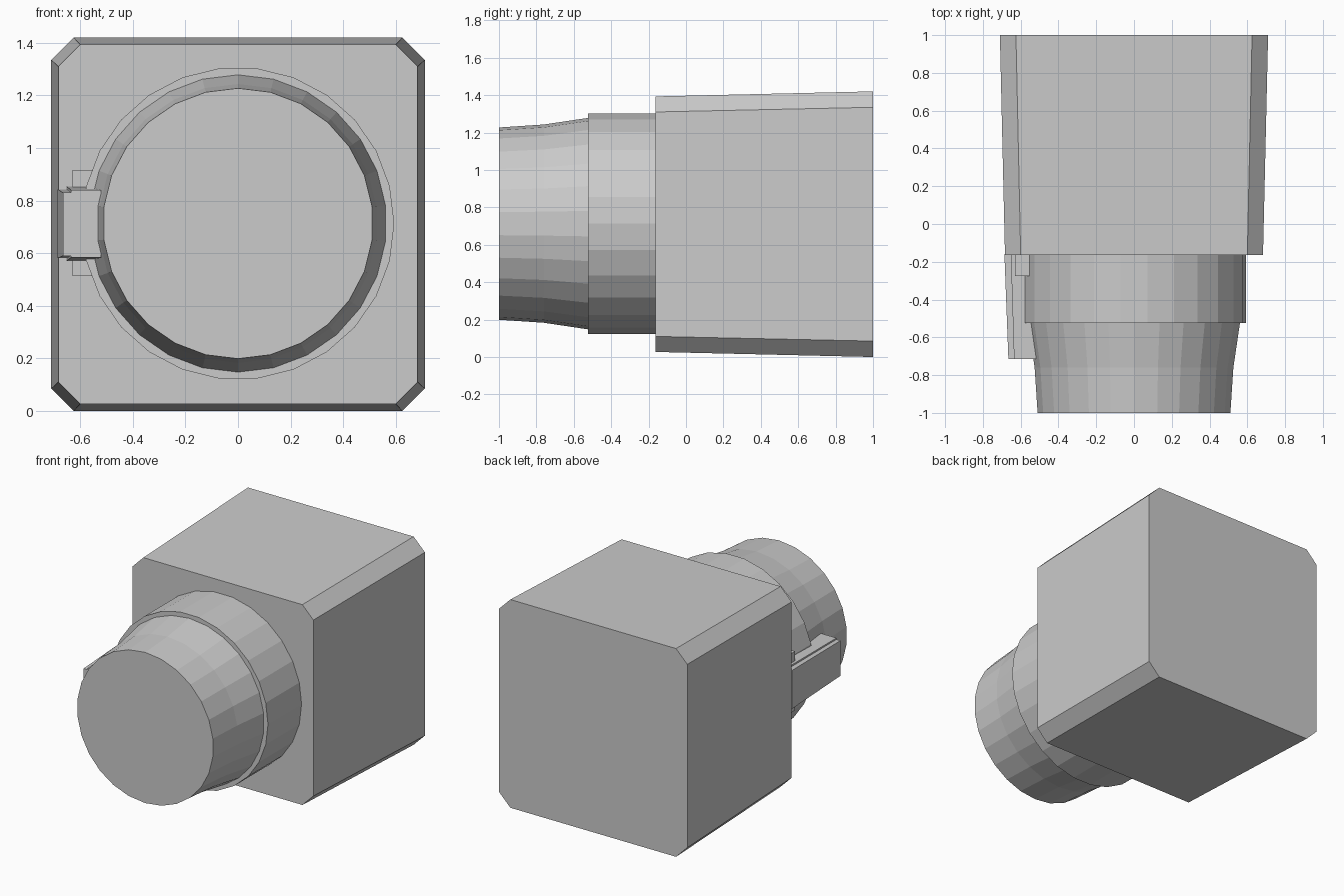
import bpy, math

if "Cube" in bpy.data.objects:
    bpy.data.objects.remove(bpy.data.objects["Cube"])

CZ = 0.715  # height of the lens axis


def loft(name, rings):
    """Closed solid from matching rings of points, capped at both ends."""
    n = len(rings[0])
    verts = [p for r in rings for p in r]
    faces = [[k * n + i, k * n + (i + 1) % n, (k + 1) * n + (i + 1) % n, (k + 1) * n + i]
             for k in range(len(rings) - 1) for i in range(n)]
    faces += [list(range(n))[::-1], [(len(rings) - 1) * n + i for i in range(n)]]
    me = bpy.data.meshes.new(name)
    me.from_pydata(verts, [], faces)
    me.update()
    ob = bpy.data.objects.new(name, me)
    bpy.context.collection.objects.link(ob)
    return ob


def ring(r, y, n, start=0.0):
    return [(r * math.cos(start + 2 * math.pi * i / n), y,
             CZ - r * math.sin(start + 2 * math.pi * i / n)) for i in range(n)]


def octagon(h, c, y):
    """Square of half size h with corners cut at c."""
    pts = [(c, h), (h, c), (h, -c), (c, -h), (-c, -h), (-h, -c), (-h, c), (-c, h)]
    return [(x, y, CZ - 0.003 + z) for x, z in pts]


def rect(x0, x1, z0, z1, y):
    return [(x0, y, z1), (x1, y, z1), (x1, y, z0), (x0, y, z0)]


# Tapered housing with chamfered long edges
loft("housing", [octagon(0.683, 0.60, -0.163), octagon(0.71, 0.625, 1.0)])

# Collar and flared nose
N = 26
loft("collar", [ring(0.594, -0.525, N), ring(0.594, -0.15, N)])
loft("nose", [ring(r, y, N, math.pi / 2)
              for r, y in ((0.514, -1.0), (0.53, -0.76), (0.565, -0.525), (0.565, -0.5))])

# Side latch: outer plate, inner block and the foot against the housing
loft("latch_plate", [rect(-0.665, -0.632, 0.592, 0.832, -0.715),
                     rect(-0.686, -0.65, 0.583, 0.845, -0.16)])
loft("latch_block", [rect(-0.635, -0.52, 0.585, 0.842, -0.715),
                     rect(-0.652, -0.52, 0.572, 0.856, -0.16)])
loft("latch_foot", [rect(-0.63, -0.54, 0.515, 0.918, -0.275),
                    rect(-0.63, -0.54, 0.515, 0.918, -0.15)])

# Seat the whole model's bottom on the ground
low = min(v.co.z for o in bpy.data.objects for v in o.data.vertices)
for o in bpy.data.objects:
    for v in o.data.vertices:
        v.co.z -= low
